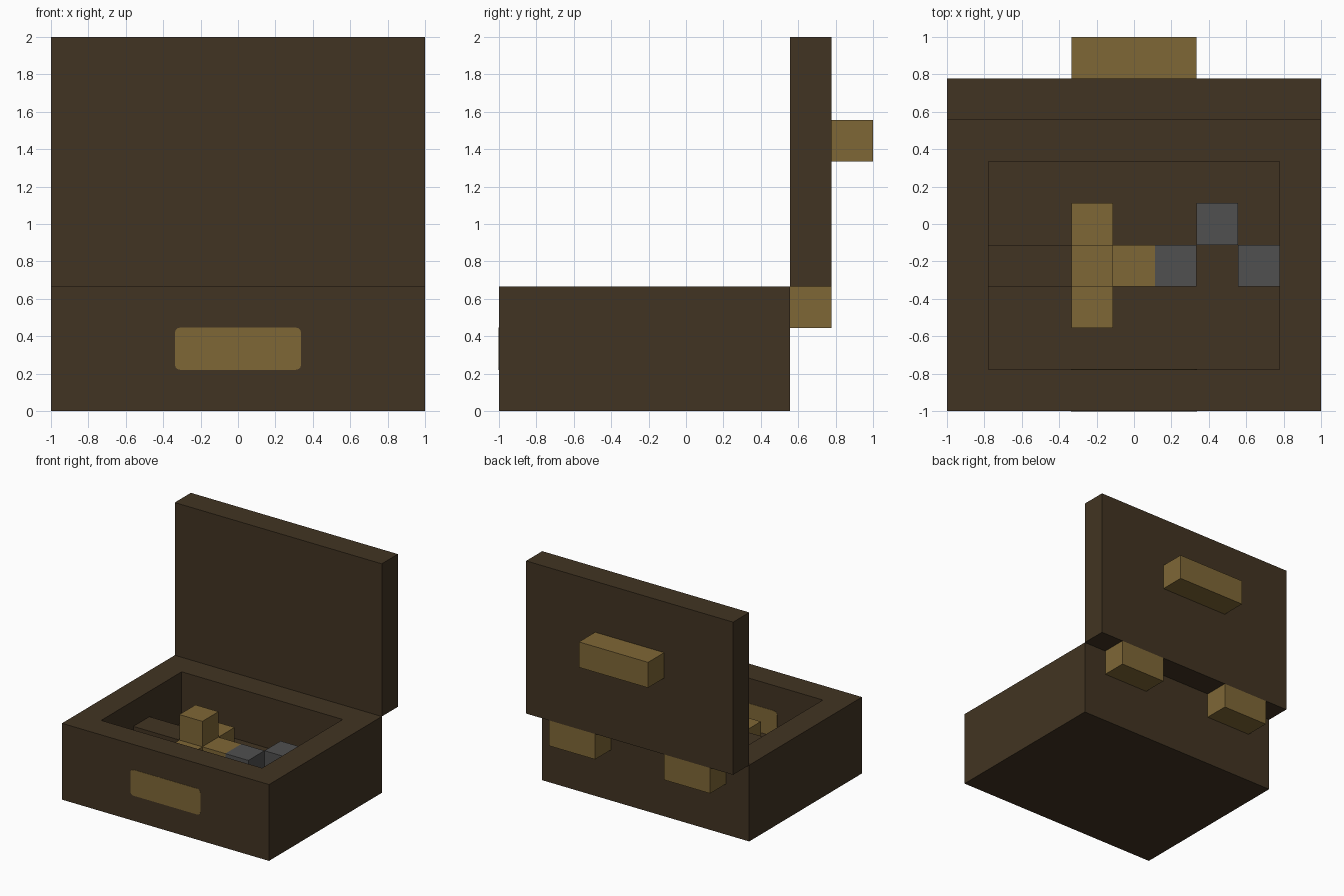
import bpy
import bmesh
from mathutils import Vector

old = bpy.data.objects.get("Cube")
if old:
    bpy.data.objects.remove(old, do_unlink=True)

U = 2 / 9  # one block


def material(name, rgb):
    m = bpy.data.materials.new(name)
    m.use_nodes = True
    m.diffuse_color = (*rgb, 1)
    bsdf = m.node_tree.nodes["Principled BSDF"]
    bsdf.inputs["Base Color"].default_value = (*rgb, 1)
    bsdf.inputs["Roughness"].default_value = 0.9
    return m


WOOD = material("dark wood", (0.0535, 0.0340, 0.0160))
GOLD = material("aged gold", (0.2120, 0.1360, 0.0370))
STEEL = material("grey steel", (0.0800, 0.0800, 0.0800))


def finish(bm, name, mat):
    me = bpy.data.meshes.new(name)
    bm.to_mesh(me)
    bm.free()
    me.materials.append(mat)
    ob = bpy.data.objects.new(name, me)
    bpy.context.collection.objects.link(ob)
    return ob


def box_mesh(lo, hi):
    """Box between two corners given in blocks (z from the ground)."""
    lo, hi = Vector(lo) * U, Vector(hi) * U
    bm = bmesh.new()
    bmesh.ops.create_cube(bm, size=1)
    for v in bm.verts:
        v.co = Vector([(lo[i] + hi[i]) / 2 + v.co[i] * (hi[i] - lo[i]) for i in range(3)])
    return bm


def box(name, mat, lo, hi):
    return finish(box_mesh(lo, hi), name, mat)


# Chest body: the top face is inset and pushed down to hollow it out
bm = box_mesh((-4.5, -4.5, 0), (4.5, 2.5, 3))
bm.faces.ensure_lookup_table()
top = max(bm.faces, key=lambda f: f.calc_center_median().z)
bmesh.ops.inset_region(bm, faces=[top], thickness=U, use_even_offset=True)
hole = bmesh.ops.extrude_face_region(bm, geom=[top])
bmesh.ops.translate(bm, vec=(0, 0, -2 * U),
                    verts=[g for g in hole["geom"] if isinstance(g, bmesh.types.BMVert)])
if top.is_valid:
    bmesh.ops.delete(bm, geom=[top], context="FACES_ONLY")
bmesh.ops.recalc_face_normals(bm, faces=bm.faces)
finish(bm, "chest_body", WOOD)

# Raised lid with its handle and two hinges
box("lid", WOOD, (-4.5, 2.5, 3), (4.5, 3.5, 9))
box("lid_handle", GOLD, (-1.5, 3.5, 6), (1.5, 4.5, 7))
for side, x in (("left", 1.5), ("right", -3.5)):
    box(side + "_hinge", GOLD, (x, 2.5, 2), (x + 2, 3.5, 3))

# Latch running through the front wall, with softened corners
bm = box_mesh((-1.52, -4.51, 0.99), (1.52, -3.49, 2.01))
edges = [e for e in bm.edges if abs(e.verts[0].co.y - e.verts[1].co.y) > U / 2]
bmesh.ops.bevel(bm, geom=edges, offset=0.03, segments=3, profile=0.5, affect="EDGES")
finish(bm, "latch", GOLD)

# Object lying in the chest: wooden grip, gold cross guard, steel tip
box("grip", WOOD, (-3.5, -1.5, 1), (-1.5, -0.5, 2))
box("guard_bar", GOLD, (-1.5, -2.5, 1), (-0.5, 0.5, 2))
box("guard_post", GOLD, (-1.5, -1.5, 2), (-0.5, -0.5, 3))
box("collar", GOLD, (-0.5, -1.5, 1), (0.5, -0.5, 2))
for i, (x, y) in enumerate(((0.5, -1.5), (1.5, -0.5), (2.5, -1.5)), 1):
    box(f"steel_block_{i}", STEEL, (x, y, 1), (x + 1, y + 1, 2))
